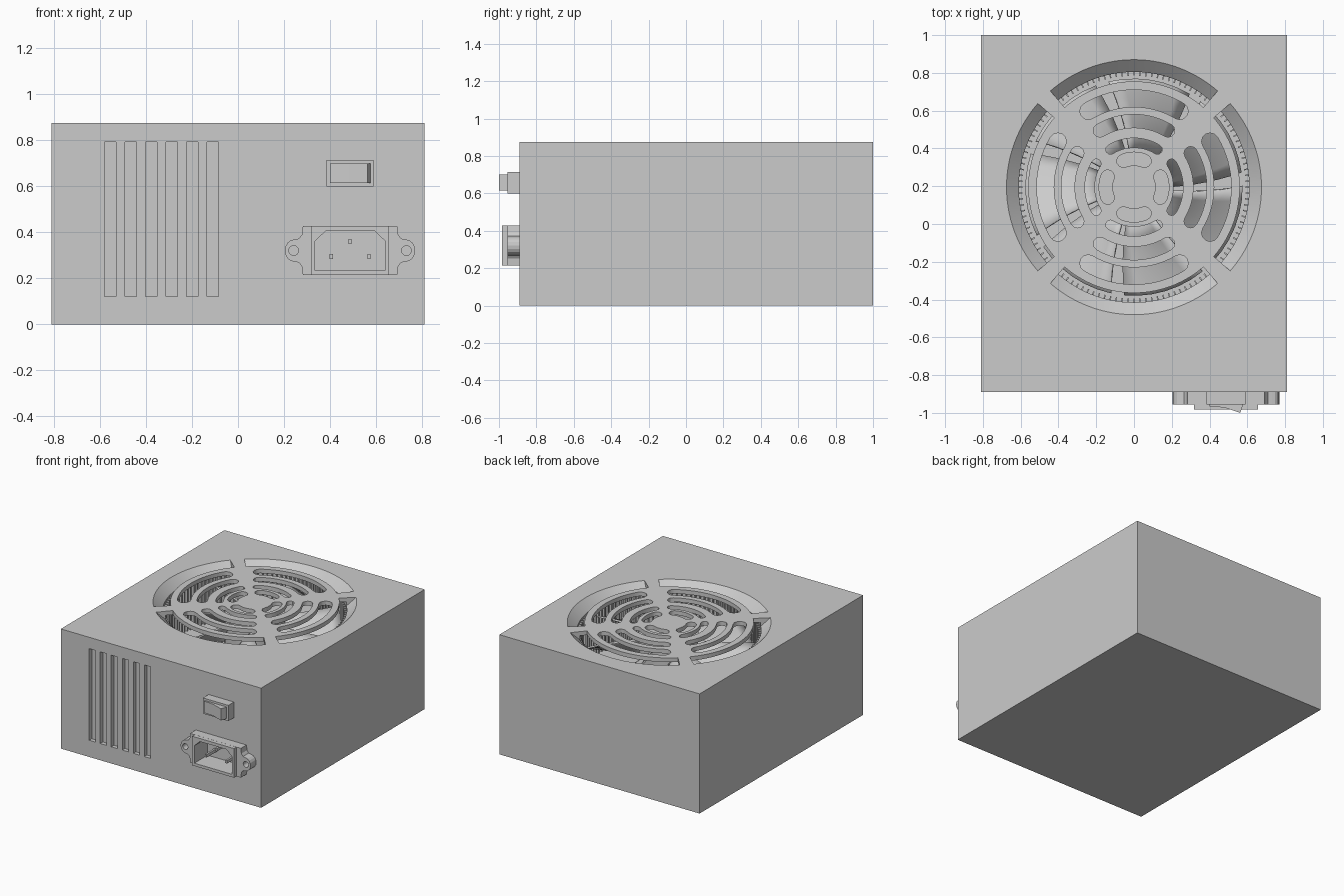
import bpy, bmesh
from math import sin, cos, radians, pi, tau

if "Cube" in bpy.data.objects:
    bpy.data.objects.remove(bpy.data.objects["Cube"])

FAN_Y = 0.195  # fan axis position
TOP = 0.875
FRONT = -0.89


def add_prism(bm, pts, axis, lo, hi):
    """Extrude an outline: axis 'z' takes (x, y) points, axis 'y' takes (x, z)."""
    def place(p, h):
        return (p[0], p[1], h) if axis == 'z' else (p[0], h, p[1])
    a = [bm.verts.new(place(p, lo)) for p in pts]
    b = [bm.verts.new(place(p, hi)) for p in pts]
    bm.faces.new(a)
    bm.faces.new(b[::-1])
    for i in range(len(pts)):
        j = (i + 1) % len(pts)
        bm.faces.new((a[i], b[i], b[j], a[j]))


def finish(bm, name, smooth=False):
    bmesh.ops.recalc_face_normals(bm, faces=bm.faces)
    me = bpy.data.meshes.new(name)
    bm.to_mesh(me)
    bm.free()
    ob = bpy.data.objects.new(name, me)
    bpy.context.collection.objects.link(ob)
    if smooth:
        smooth_by_angle(ob)
    return ob


def smooth_by_angle(ob):
    bpy.ops.object.select_all(action='DESELECT')
    ob.select_set(True)
    bpy.context.view_layer.objects.active = ob
    bpy.ops.object.shade_smooth_by_angle(angle=radians(30))


def prism(name, *args):
    bm = bmesh.new()
    add_prism(bm, *args)
    return finish(bm, name)


def cut(ob, cutter):
    cutter.hide_render = True
    mod = ob.modifiers.new("cut", 'BOOLEAN')
    mod.operation = 'DIFFERENCE'
    mod.solver = 'EXACT'
    mod.object = cutter
    bpy.context.view_layer.objects.active = ob
    bpy.ops.object.modifier_apply(modifier=mod.name)
    bpy.data.objects.remove(cutter)


def rect(x0, x1, y0, y1):
    return [(x0, y0), (x1, y0), (x1, y1), (x0, y1)]


def circle(cx, cy, r, n):
    return [(cx + r * cos(tau * i / n), cy + r * sin(tau * i / n)) for i in range(n)]


def arc_slot(r0, r1, half, mid):
    """Curved slot with round ends around the fan axis."""
    n, c = 16, 6
    rm, rc = (r0 + r1) / 2, (r1 - r0) / 2
    pts = []
    for i in range(n + 1):
        t = mid - half + 2 * half * i / n
        pts.append((r1 * cos(t), r1 * sin(t)))
    for side, t in ((1, mid + half), (-1, mid - half)):
        for i in range(1, c):
            u = t + pi * i / c + (0 if side == 1 else pi)
            pts.append((rm * cos(t) + rc * cos(u), rm * sin(t) + rc * sin(u)))
        if side == 1:
            for i in range(n + 1):
                s = mid + half - 2 * half * i / n
                pts.append((r0 * cos(s), r0 * sin(s)))
    return [(x, y + FAN_Y) for x, y in pts]


def add_sector(bm, profile, half, mid, n=28):
    """Sweep an (r, z) profile through part of a turn around the fan axis."""
    rings = []
    for i in range(n + 1):
        t = mid - half + 2 * half * i / n
        rings.append([bm.verts.new((r * cos(t), r * sin(t) + FAN_Y, z)) for r, z in profile])
    bm.faces.new(rings[0])
    bm.faces.new(rings[-1][::-1])
    for a, b in zip(rings, rings[1:]):
        for k in range(len(profile)):
            m = (k + 1) % len(profile)
            bm.faces.new((a[k], b[k], b[m], a[m]))


# Case with the fan well inside
case = prism("case", rect(-0.81, 0.81, FRONT, 1.0), 'z', 0, TOP)
cut(case, prism("well_cutter", circle(0, FAN_Y, 0.61, 128), 'z', 0.48, 0.845))

# Fan grille slots in the top, outermost ones with a sloped outer wall
bm = bmesh.new()
funnel = [(0.56, 0.81), (0.604, 0.81), (0.675, TOP), (0.675, 0.9), (0.56, 0.9)]
for q in range(4):
    mid = q * pi / 2
    add_sector(bm, funnel, radians(41), mid)
    for r0, r1, half in ((0.425, 0.515, 31), (0.315, 0.385, 31),
                         (0.21, 0.26, 32), (0.115, 0.185, 22)):
        add_prism(bm, arc_slot(r0, r1, radians(half), mid), 'z', 0.83, 0.9)
cut(case, finish(bm, "grille_cutter"))

# Front vent slots
bm = bmesh.new()
for i in range(6):
    x = -0.556 + 0.0893 * i
    add_prism(bm, rect(x - 0.025, x + 0.025, 0.122, 0.792), 'y', FRONT - 0.1, FRONT + 0.03)
cut(case, finish(bm, "vent_cutter"))

# Power socket recess continues into the case
opening = [(0.335, 0.235), (0.64, 0.235), (0.64, 0.362), (0.595, 0.405),
           (0.38, 0.405), (0.335, 0.362)]
cut(case, prism("recess_cutter", opening, 'y', -1.1, -0.83))
smooth_by_angle(case)

# Fan hub
bm = bmesh.new()
add_prism(bm, circle(0, FAN_Y, 0.2, 64), 'z', 0.48, 0.79)
finish(bm, "fan_hub", True)

# Fan blades, twisted sheets around the hub
bm = bmesh.new()
for k in range(7):
    rows = []
    for i in range(7):
        r = 0.19 + 0.385 * i / 6
        row = []
        for j in range(7):
            t = tau * k / 7 + radians(44) * j / 6 + 0.35 * (r - 0.19)
            row.append(bm.verts.new((r * cos(t), r * sin(t) + FAN_Y, 0.57 + 0.2 * j / 6)))
        rows.append(row)
    for a, b in zip(rows, rows[1:]):
        for j in range(6):
            bm.faces.new((a[j], b[j], b[j + 1], a[j + 1]))
blades = finish(bm, "fan_blades", True)
mod = blades.modifiers.new("thickness", 'SOLIDIFY')
mod.thickness = 0.012

# Fine ribs lining the fan well
bm = bmesh.new()
for i in range(120):
    t = tau * i / 120
    add_prism(bm, [(r * cos(t + d), r * sin(t + d) + FAN_Y)
                   for r, d in ((0.59, -0.006), (0.612, -0.006), (0.612, 0.006), (0.59, 0.006))],
              'z', 0.48, 0.805)
finish(bm, "fan_frame_ribs")

# Power switch
prism("switch_housing", rect(0.385, 0.59, 0.60, 0.715), 'y', -0.955, FRONT + 0.005)
prism("switch_rocker", [(0.40, -0.94), (0.40, -0.965), (0.48, -0.972), (0.562, -1.0),
                        (0.575, -0.965), (0.575, -0.94)], 'z', 0.615, 0.70)

# Socket flange with two screw ears
CX, CZ = 0.487, 0.321
quarter = [(0.205, 0.107), (0.209, 0.07), (0.222, 0.052), (0.243, 0.048)]
ear = [(0.243 + 0.04 * sin(a), 0.048 * cos(a)) for a in (pi / 8, pi / 4, 3 * pi / 8)]
half = quarter + ear + [(0.283, 0)] + [(x, -z) for x, z in (quarter + ear)[::-1]]
outline = half + [(-x, z) for x, z in half[::-1]]
flange = prism("socket_flange", [(CX + x, CZ + z) for x, z in outline], 'y', -0.955, FRONT + 0.005)
bm = bmesh.new()
for s in (-1, 1):
    add_prism(bm, circle(CX + s * 0.245, CZ, 0.021, 24), 'y', -1.1, -0.90)
cut(flange, finish(bm, "screw_cutter"))
cut(flange, prism("opening_cutter", opening, 'y', -1.1, -0.8))

# Raised socket body
body = prism("socket_body", rect(0.317, 0.657, 0.2145, 0.4275), 'y', -0.983, FRONT + 0.005)
cut(body, prism("opening_cutter", opening, 'y', -1.1, -0.8))

# Socket pins
bm = bmesh.new()
for x, z in ((0.487, 0.361), (0.405, 0.295), (0.569, 0.295)):
    add_prism(bm, rect(x - 0.007, x + 0.007, z - 0.011, z + 0.011), 'y', -0.95, -0.825)
finish(bm, "socket_pins")
